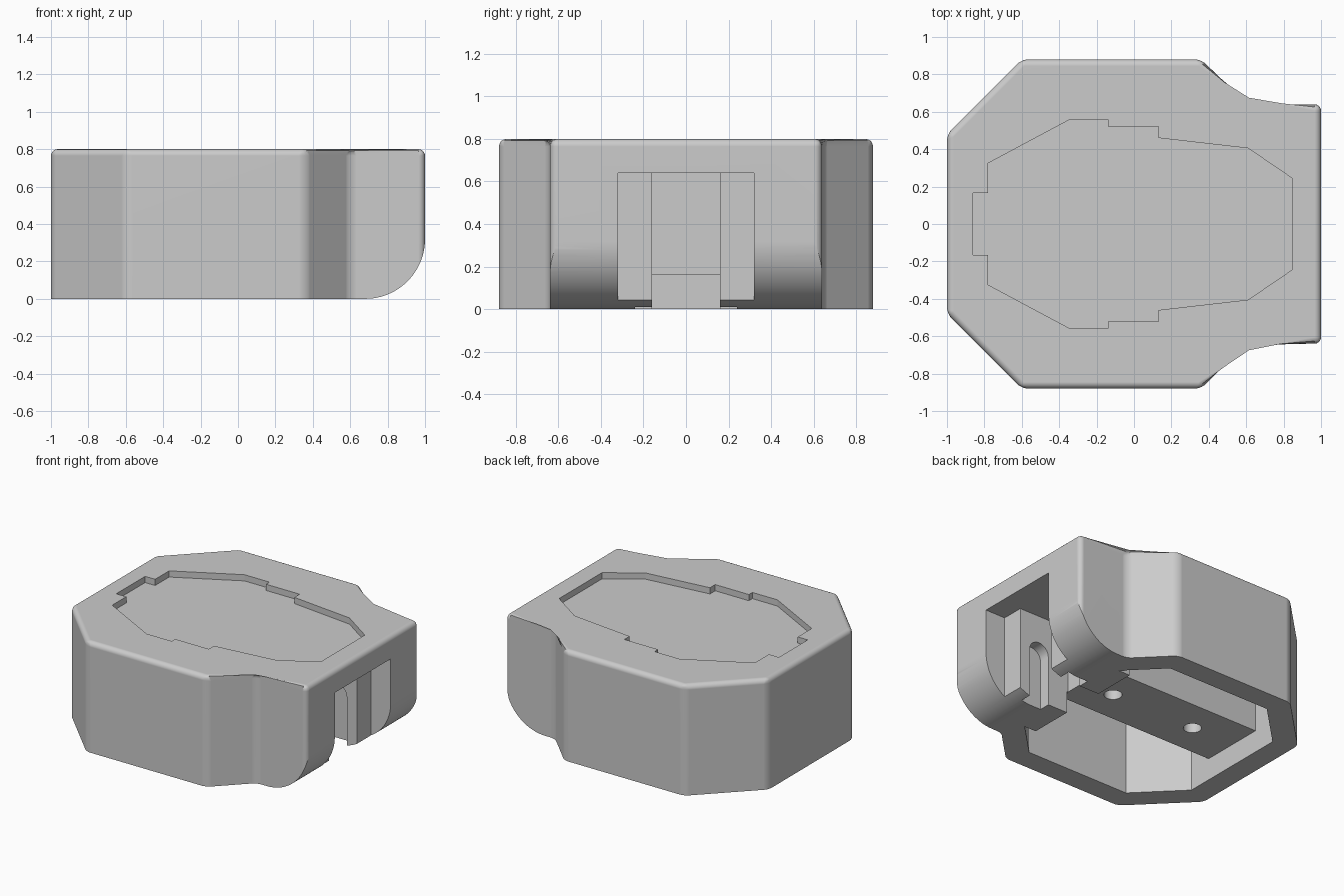
import bpy, bmesh
from math import sin, cos, pi, radians

cube = bpy.data.objects.get("Cube")
if cube:
    bpy.data.objects.remove(cube, do_unlink=True)

grey = bpy.data.materials.new("light_grey")
grey.use_nodes = True
grey.diffuse_color = (0.6, 0.6, 0.6, 1)
grey.node_tree.nodes["Principled BSDF"].inputs["Base Color"].default_value = (0.6, 0.6, 0.6, 1)


def prism(name, points, low, high, axis="z", bevel=0):
    """Extrude a flat outline along z (outline in x, y) or y (outline in x, z)."""
    place = (lambda u, v, w: (u, v, w)) if axis == "z" else (lambda u, v, w: (u, w, v))
    bm = bmesh.new()
    rings = [[bm.verts.new(place(u, v, w)) for u, v in points] for w in (low, high)]
    n = len(points)
    bottom = bm.faces.new(rings[0])
    bm.faces.new(rings[1])
    for i in range(n):
        j = (i + 1) % n
        bm.faces.new((rings[0][i], rings[0][j], rings[1][j], rings[1][i]))
    if bevel:
        edges = [e for e in bm.edges if e not in set(bottom.edges)]
        bmesh.ops.bevel(bm, geom=edges, offset=bevel, segments=5, profile=0.5,
                        affect="EDGES", clamp_overlap=True)
    bmesh.ops.recalc_face_normals(bm, faces=bm.faces)
    mesh = bpy.data.meshes.new(name)
    bm.to_mesh(mesh)
    bm.free()
    mesh.materials.append(grey)
    obj = bpy.data.objects.new(name, mesh)
    bpy.context.collection.objects.link(obj)
    return obj


def mirrored(half):
    """Close an outline by mirroring it across y = 0."""
    return half + [(x, -y) for x, y in reversed(half)]


def rect(x0, x1, y0, y1):
    return [(x0, y0), (x1, y0), (x1, y1), (x0, y1)]


def arc(cx, cy, r, start, end, steps=16):
    angles = [radians(start + (end - start) * i / steps) for i in range(steps + 1)]
    return [(cx + r * cos(a), cy + r * sin(a)) for a in angles]


# Outer housing with rounded upright and top edges
housing = prism("housing", mirrored([(-1, .48), (-.6, .88), (.36, .88), (.6, .64), (1, .64)]),
                0, .8, bevel=.035)

# Rounded lower nose
cutters = [prism("nose_cut", arc(.68, .32, .32, -90, 0, 24) + [(1.2, .32), (1.2, -.2), (.68, -.2)],
                 -1, 1, "y")]

# Stepped recess in the top
recess = [(-.86, .165), (-.78, .165), (-.78, .325), (-.34, .56), (-.14, .56), (-.14, .52),
          (.13, .52), (.13, .46), (.61, .405), (.845, .245)]
cutters.append(prism("recess_cut", mirrored(recess), .755, 1))

# Hollow underside, leaving a raised centre bar
side = [(-.84, .414), (-.534, .72), (.294, .72), (.534, .48), (.44, .48)]
cutters.append(prism("cavity_cut", mirrored(side), -.2, .16))
for s in (1, -1):
    outline = [(x, s * y) for x, y in [(-.84, .24)] + side + [(.44, .24)]]
    cutters.append(prism("side_cavity_cut", outline, .1, .64))

# Stepped slot in the nose with arched pockets in its side walls
cutters.append(prism("slot_cut", rect(.84, 1.2, -.32, .32), -.2, .64))
cutters.append(prism("inner_slot_cut", rect(.43, .9, -.16, .16), -.2, .64))
cutters.append(prism("arch_cut", [(.6, -.2), (.76, -.2)] + arc(.68, .36, .08, 0, 180),
                     -.24, .24, "y"))

# Screw holes in the centre bar
for x in (.18, -.5):
    cutters.append(prism("hole_cut", arc(x, 0, .06, 0, 348.75, 31), .1, .55))

bpy.ops.object.select_all(action="DESELECT")
bpy.context.view_layer.objects.active = housing
housing.select_set(True)
for cutter in cutters:
    cutter.hide_render = True
    mod = housing.modifiers.new("cut", "BOOLEAN")
    mod.operation = "DIFFERENCE"
    mod.solver = "EXACT"
    mod.object = cutter
    bpy.ops.object.modifier_apply(modifier=mod.name)
    bpy.data.objects.remove(cutter, do_unlink=True)

# Smooth rounds, crisp corners
bpy.ops.object.shade_smooth_by_angle(angle=radians(25))
weighted = housing.modifiers.new("flat_faces", "WEIGHTED_NORMAL")
weighted.keep_sharp = True
